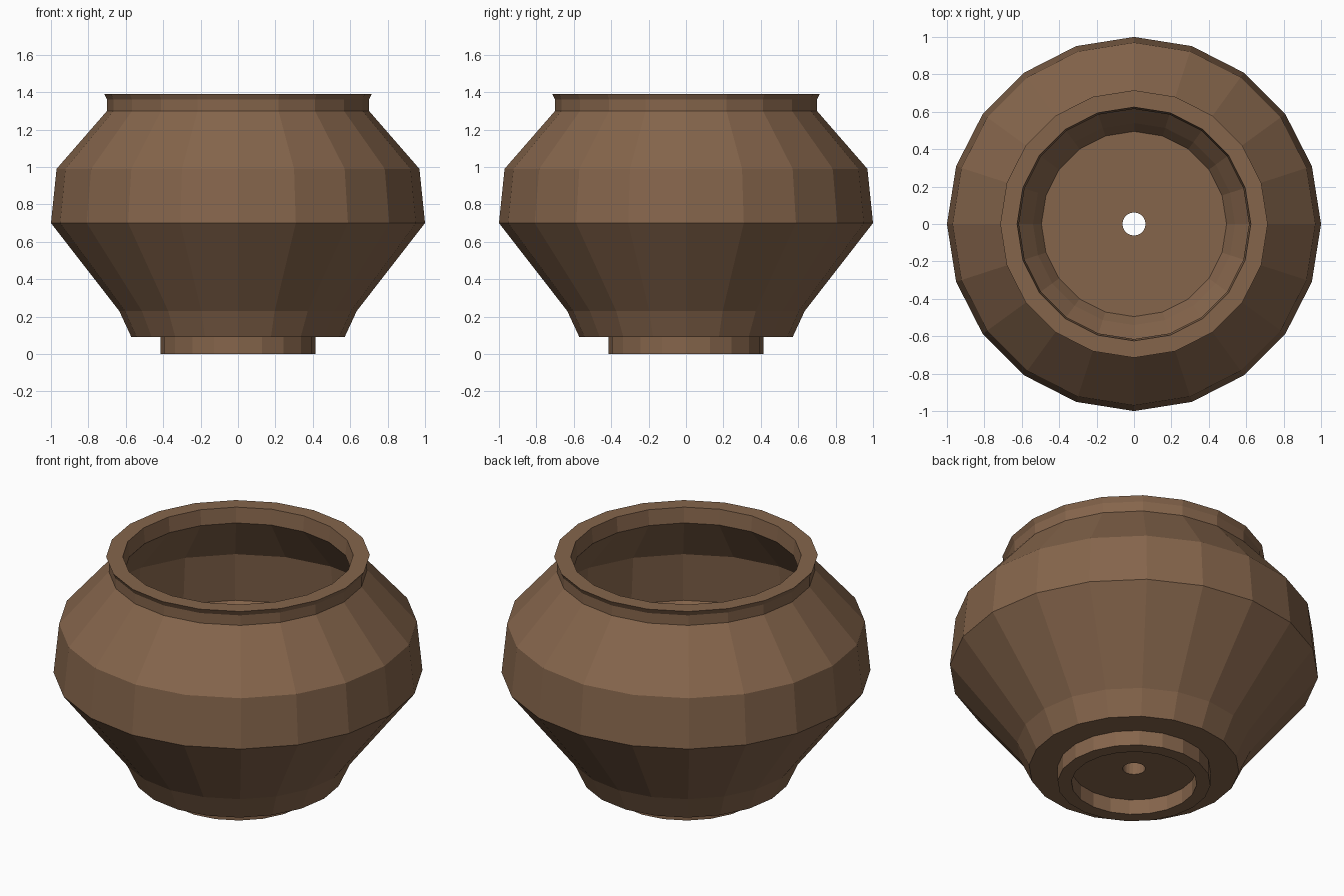
import bpy, bmesh, math

if "Cube" in bpy.data.objects:
    bpy.data.objects.remove(bpy.data.objects["Cube"])

SIDES = 20

# Closed cross-section (radius, height): outside going up, then inside going down
PROFILE = [
    (0.062, 0.09), (0.34, 0.09), (0.34, 0.0), (0.415, 0.0), (0.415, 0.09),  # foot ring
    (0.57, 0.09), (0.635, 0.23), (1.0, 0.70), (0.97, 0.99),                 # body
    (0.70, 1.30), (0.70, 1.36), (0.715, 1.39),                              # neck and lip
    (0.625, 1.39), (0.615, 1.30), (0.88, 0.99), (0.91, 0.70),               # inner wall
    (0.54, 0.24), (0.495, 0.17), (0.062, 0.17),                             # floor and drain hole
]

clay = bpy.data.materials.new("brown clay")
clay.diffuse_color = (0.235, 0.13, 0.071, 1)
clay.use_nodes = True
clay.node_tree.nodes["Principled BSDF"].inputs["Base Color"].default_value = clay.diffuse_color

# Lathe the profile around z
bm = bmesh.new()
rings = []
for r, z in PROFILE:
    rings.append([bm.verts.new((r * math.cos(2 * math.pi * i / SIDES),
                                r * math.sin(2 * math.pi * i / SIDES), z))
                  for i in range(SIDES)])
for k, a in enumerate(rings):
    b = rings[(k + 1) % len(rings)]
    for i in range(SIDES):
        j = (i + 1) % SIDES
        bm.faces.new((a[i], a[j], b[j], b[i]))
bmesh.ops.recalc_face_normals(bm, faces=bm.faces[:])

mesh = bpy.data.meshes.new("plant_pot")
bm.to_mesh(mesh)
bm.free()
mesh.materials.append(clay)
pot = bpy.data.objects.new("plant_pot", mesh)
bpy.context.collection.objects.link(pot)
